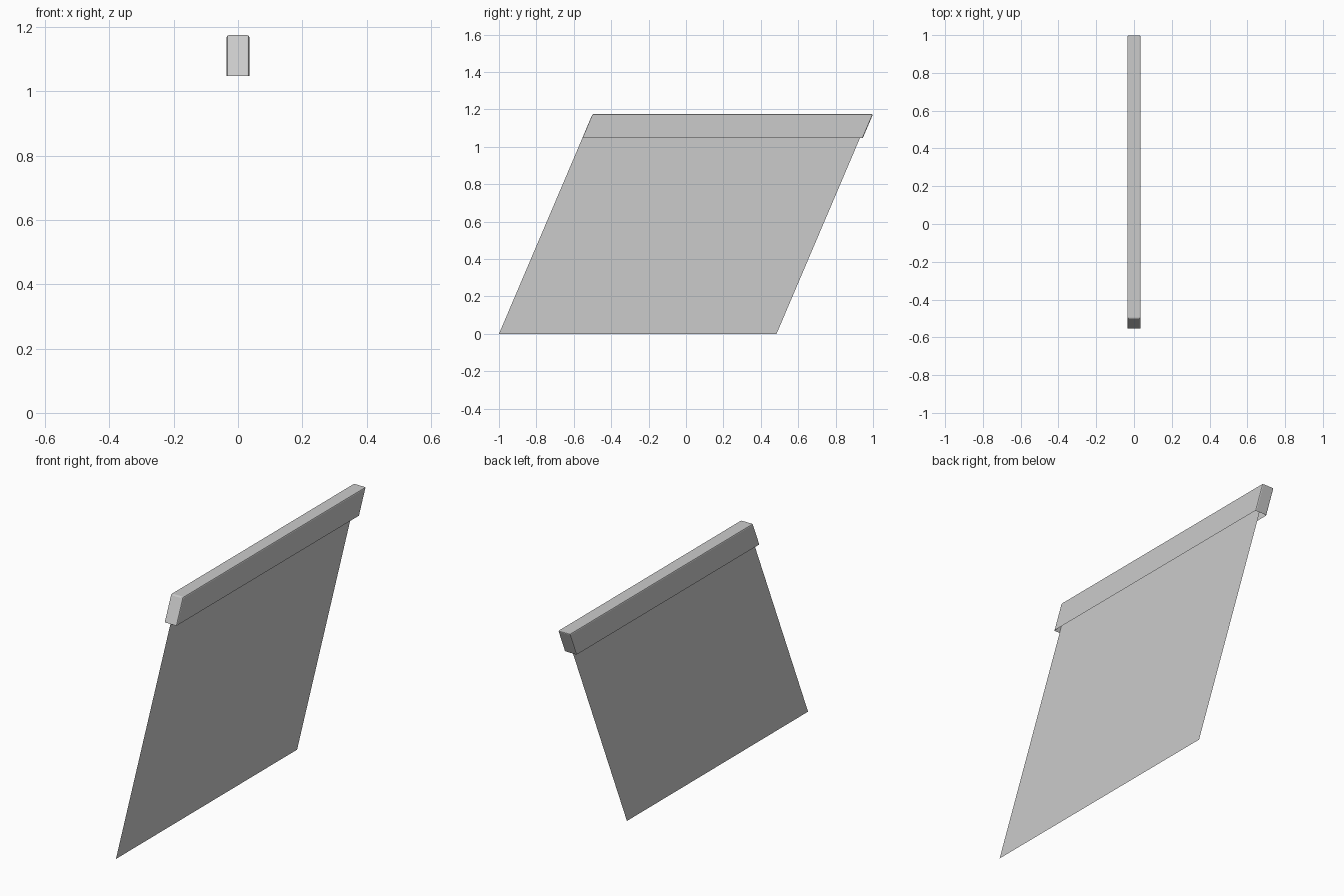
import bpy, bmesh

if "Cube" in bpy.data.objects:
    bpy.data.objects.remove(bpy.data.objects["Cube"])

SLOPE = 0.426          # sideways lean in y per unit of height
W = 0.035              # half thickness of the header rail
Z0, ZM, Z1 = 1.048, 1.115, 1.175


def add_object(name, bm):
    me = bpy.data.meshes.new(name)
    bm.to_mesh(me)
    bm.free()
    ob = bpy.data.objects.new(name, me)
    bpy.context.collection.objects.link(ob)
    return ob


def rail_y(y, z):
    return y - (Z1 - z) * SLOPE


# Thin hanging panel, a single leaning sheet tucked into the rail
bm = bmesh.new()
pts = [(-1.0, 0), (0.484, 0), (0.484 + SLOPE * ZM, ZM), (-1 + SLOPE * ZM, ZM)]
bm.faces.new([bm.verts.new((0, y, z)) for y, z in pts])
add_object("hanging_panel", bm)

# Header rail: leaning box, open underneath, with softened edges
bm = bmesh.new()
bmesh.ops.create_cube(bm, size=1)
for v in bm.verts:
    z = Z1 if v.co.z > 0 else Z0
    y = 1.0 if v.co.y > 0 else -0.5
    v.co = (W if v.co.x > 0 else -W, rail_y(y, z), z)
bottom = [f for f in bm.faces if f.normal.z < -0.9 or all(v.co.z < Z0 + 0.001 for v in f.verts)]
bmesh.ops.delete(bm, geom=bottom, context='FACES_ONLY')
edges = [e for e in bm.edges if len(e.link_faces) == 2]
bmesh.ops.bevel(bm, geom=edges, offset=0.006, segments=2, profile=0.5, affect='EDGES')
bmesh.ops.recalc_face_normals(bm, faces=bm.faces[:])
add_object("header_rail", bm)

# Inner shelf closing the cavity of the rail
bm = bmesh.new()
ends = [(-W, -0.5), (-W, 1.0), (W, 1.0), (W, -0.5)]
bm.faces.new([bm.verts.new((x * 0.99, rail_y(y * 0.995, ZM), ZM)) for x, y in ends])
add_object("rail_inner_shelf", bm)
